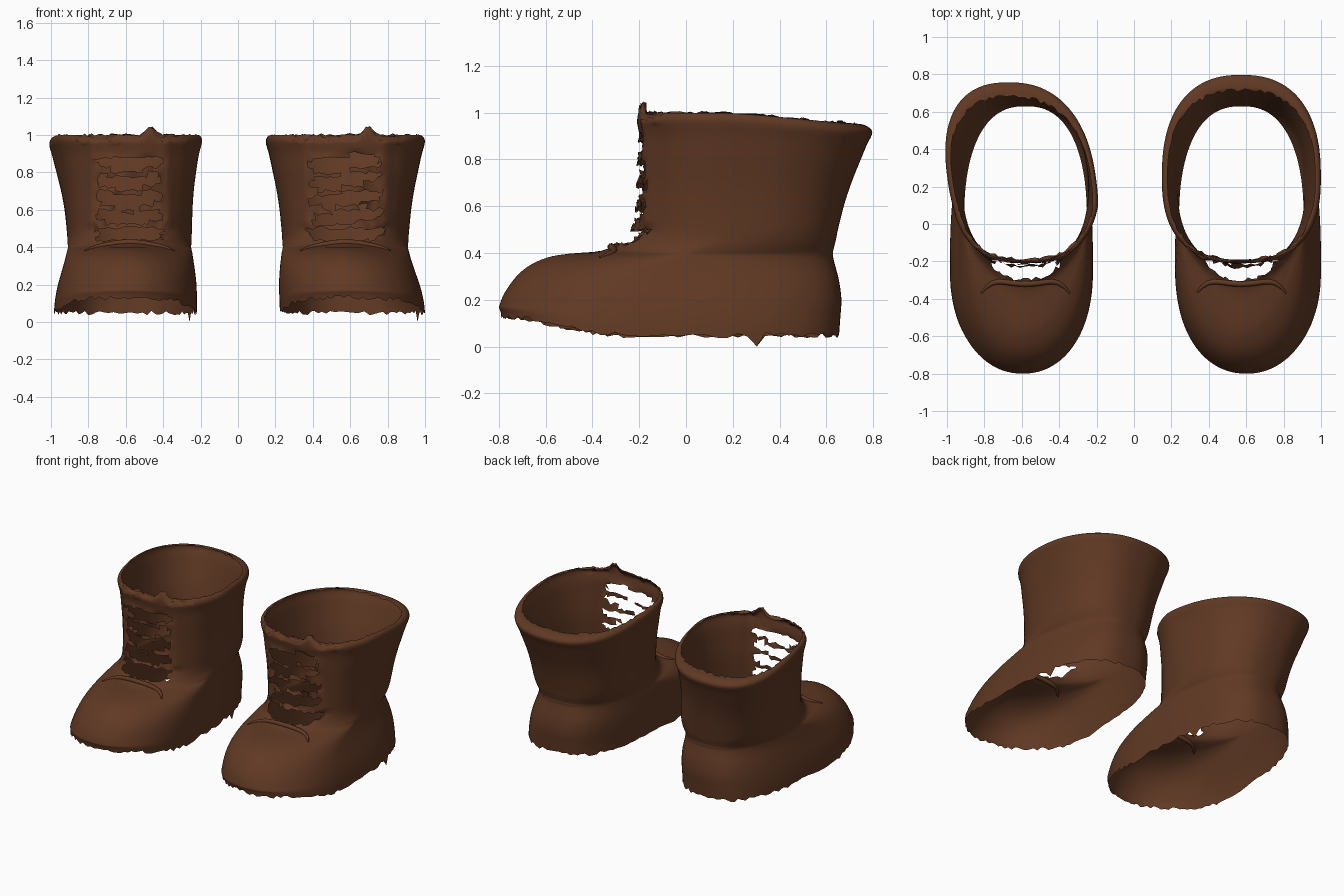
import bpy, bmesh, math, random
from mathutils import Vector
from mathutils.bvhtree import BVHTree

cube = bpy.data.objects.get("Cube")
if cube:
    bpy.data.objects.remove(cube)

leather = bpy.data.materials.new("brown_leather")
leather.use_nodes = True
colour = (0.118, 0.041, 0.0175, 1)
leather.diffuse_color = colour
bsdf = leather.node_tree.nodes["Principled BSDF"]
bsdf.inputs["Base Color"].default_value = colour
bsdf.inputs["Roughness"].default_value = 0.8

# Horizontal sections: height, front y, back y, widest y, half width, front roundness
SECTIONS = [
    (.05, -.79, .655, -.25, .388, 2.15),
    (.12, -.80, .66, -.25, .385, 2.15),
    (.20, -.79, .665, -.24, .376, 2.1),
    (.28, -.742, .655, -.2, .36, 2.05),
    (.34, -.68, .64, -.12, .347, 1.9),
    (.38, -.595, .63, -.02, .34, 1.65),
    (.397, -.50, .63, .02, .338, 1.45),
    (.41, -.36, .63, .06, .338, 1.7),
    (.45, -.285, .64, .15, .338, 2.0),
    (.50, -.23, .65, .2, .342, 2.3),
    (.60, -.205, .675, .22, .352, 2.5),
    (.70, -.20, .705, .23, .367, 2.5),
    (.80, -.20, .738, .24, .387, 2.5),
    (.90, -.20, .772, .25, .408, 2.5),
    (.965, -.21, .797, .25, .425, 2.5),
    (.995, -.20, .765, .25, .415, 2.5),
    (1.0, -.19, .715, .25, .395, 2.5),
]
SUB, AROUND = 4, 112


def smooth(a, b, v):
    t = min(1, max(0, (v - a) / (b - a)))
    return t * t * (3 - 2 * t)


def section_at(i, t):
    """Catmull-Rom blend between section i and i + 1."""
    last = len(SECTIONS) - 1
    rows = [SECTIONS[min(last, max(0, i + k))] for k in (-1, 0, 1, 2)]
    return [b + .5 * t * (c - a + t * (2 * a - 5 * b + 4 * c - d + t * (3 * (b - c) + d - a)))
            for a, b, c, d in zip(*rows)]


def ring_point(section, angle):
    z, front, back, mid, half, power = section
    c, s = math.cos(angle), math.sin(angle)
    p = power if s < 0 else 2.75 - .35 * smooth(.25, .42, z)
    x = half * math.copysign(abs(c) ** (2 / p), c)
    y = mid + (back - mid if s > 0 else mid - front) * math.copysign(abs(s) ** (2 / p), s)
    # ankle crease
    x *= 1 - .015 * math.exp(-((z - .39) / .03) ** 2) * smooth(-.1, .1, y)
    # raised edges of the lace opening
    if y < .1 and .5 < z < .97:
        y -= .015 * math.exp(-((abs(x) - .21) / .035) ** 2)
    # toe lifts at the hem, cuff dips at the back
    z += .085 * smooth(-.25, -.85, y) * (1 - smooth(.05, .2, z))
    z -= .05 * smooth(.1, .85, y) * smooth(.6, 1, z)
    return Vector((x, y, z))


def lace_gap(p, phase):
    """True where the front opening shows between the lace straps."""
    if p.y > 0 or abs(p.x) > .195 + .025 * math.sin(p.z * 60 + phase):
        return False
    if .435 < p.z < .50:
        return True
    wave = p.z + .016 * math.sin(p.x * 14 + phase)
    return any(abs(wave - h) < .037 * math.sqrt(max(0, 1 - (p.x / .23) ** 2))
               for h in (.565, .66, .755, .85))


def link(name, data):
    data.materials.append(leather)
    bpy.context.collection.objects.link(bpy.data.objects.new(name, data))


def make_seam(name, surface, place):
    """Rounded seam between tongue and toe, laid on the leather."""
    curve = bpy.data.curves.new(name, 'CURVE')
    curve.dimensions = '3D'
    curve.bevel_depth = .016
    curve.bevel_resolution = 3
    spline = curve.splines.new('POLY')
    count = 17
    spline.points.add(count - 1)
    for i, point in enumerate(spline.points):
        u = 2 * i / (count - 1) - 1
        y = -.32 + .02 * math.sin(math.pi * u * u) - .05 * u ** 4
        hit = surface.ray_cast(Vector((.24 * u, y, 2)), Vector((0, 0, -1)))[0]
        point.co = (*place(hit), 1)
        point.radius = 1 - .7 * u ** 4
    link(name, curve)


def make_boot(side, seed, place):
    random.seed(seed)
    bm = bmesh.new()
    rings = []
    for i in range(len(SECTIONS) - 1):
        steps = SUB + 1 if i == len(SECTIONS) - 2 else SUB
        for k in range(steps):
            sec = section_at(i, k / SUB)
            rings.append([bm.verts.new(ring_point(sec, 2 * math.pi * (j + .5) / AROUND))
                          for j in range(AROUND)])
    for low, high in zip(rings, rings[1:]):
        for j in range(AROUND):
            n = (j + 1) % AROUND
            bm.faces.new((low[j], low[n], high[n], high[j]))
    make_seam(side + "_toe_seam", BVHTree.FromBMesh(bm), place)

    # torn hem and cuff edge
    for v in rings[0]:
        v.co.z += random.uniform(-.014, .01)
    for v in rings[-1]:
        v.co.y += random.uniform(-.012, .012)
        v.co.z += random.uniform(-.012, .008)
    min(rings[0], key=lambda v: (v.co - Vector((.35, .29, .05))).length).co.z = 0
    # ragged tongue top
    for ring in rings[-2 * SUB - 1:]:
        for v in ring:
            if v.co.y < -.1:
                v.co.z += random.uniform(-.018, .01)
                v.co.z += .045 * math.exp(-((v.co.x - .12) / .03) ** 2)

    gaps = [f for f in bm.faces if lace_gap(f.calc_center_median(), seed)]
    bmesh.ops.delete(bm, geom=gaps, context='FACES')
    # loose strap edges
    for v in bm.verts:
        if v.is_boundary and v.co.y < 0 and .42 < v.co.z < .93:
            v.co += Vector((random.uniform(-.01, .01), random.uniform(-.014, .012),
                            random.uniform(-.01, .01)))
    for v in bm.verts:
        v.co = place(v.co)
    for f in bm.faces:
        f.smooth = True
    mesh = bpy.data.meshes.new(side + "_boot")
    bm.to_mesh(mesh)
    bm.free()
    link(side + "_boot", mesh)


def place_left(p):
    """Left boot: ankle and cuff lean slightly inward."""
    return Vector((p.x + .612 - .038 * smooth(.03, .4, p.z), p.y, p.z))


def place_right(p):
    """Right boot: slimmer, with the back of the cuff turned outward."""
    cuff = smooth(.4, .9, p.z)
    lean = .022 * smooth(.03, .4, p.z)
    turn = .13 * max(0, p.y - .1) * cuff
    back = p.y * (1 - .05 * cuff) if p.y > 0 else p.y
    return Vector((p.x * (.985 - .05 * cuff) - .602 + lean - turn, back, p.z))


for side, seed, place in (("left", 3, place_left), ("right", 8, place_right)):
    make_boot(side, seed, place)
